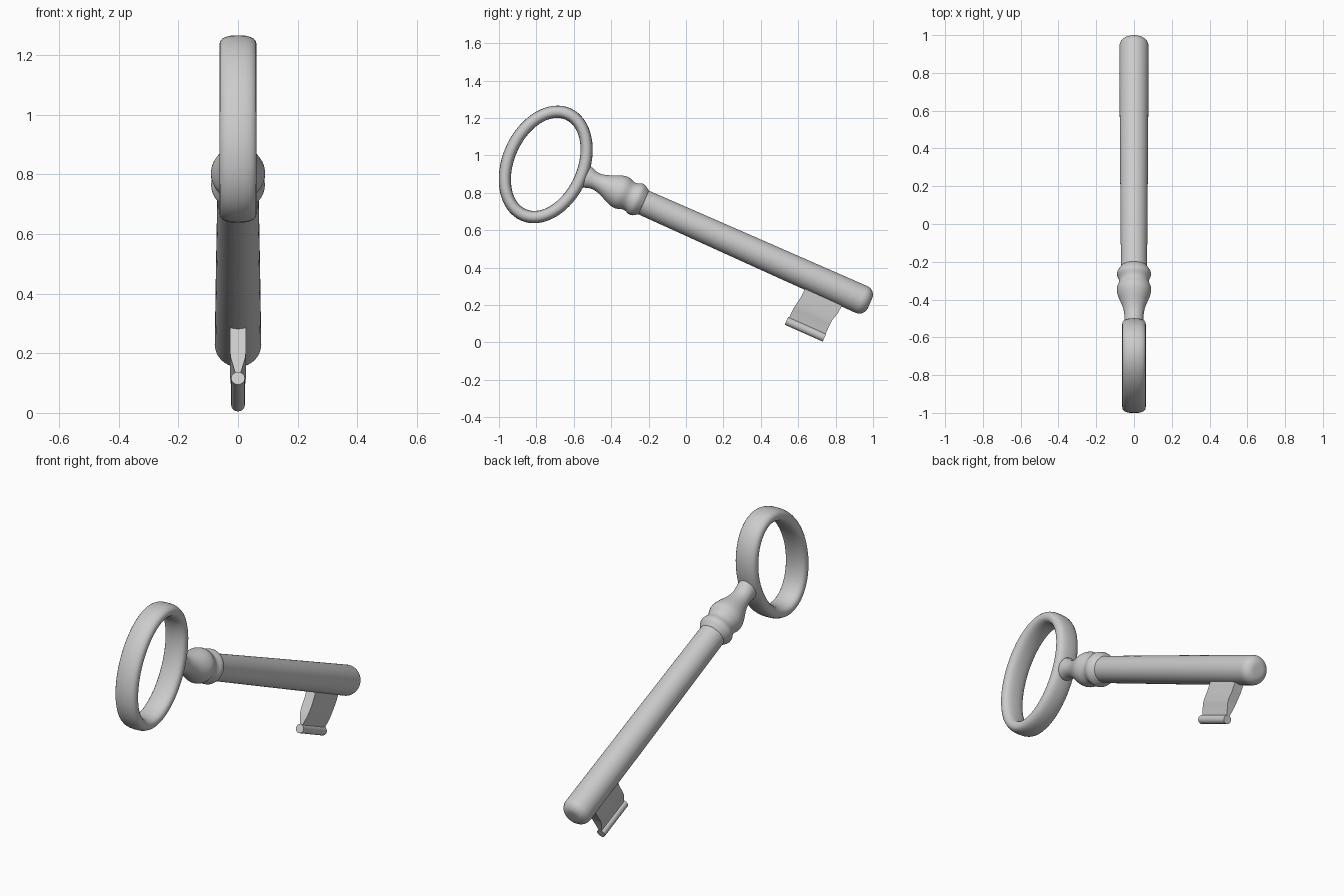
import bpy, bmesh
from math import sin, cos, pi, radians, copysign
from mathutils import Matrix

if "Cube" in bpy.data.objects:
    bpy.data.objects.remove(bpy.data.objects["Cube"])

# Key frame: local y runs along the shaft, local z across it, origin at ring centre
FRAME = Matrix.Translation((0, -0.75, 0.952)) @ Matrix.Rotation(radians(-24), 4, 'X')
AXIS = 0.027  # shaft axis offset above ring centre


def loft(name, loops, closed=False, subsurf=0, angle=40):
    """Skin equal-length point loops; cap the ends unless closed."""
    bm = bmesh.new()
    rows = [[bm.verts.new(p) for p in loop] for loop in loops]
    n = len(rows[0])
    for i in range(len(rows) if closed else len(rows) - 1):
        a, b = rows[i], rows[(i + 1) % len(rows)]
        for j in range(n):
            k = (j + 1) % n
            bm.faces.new((a[j], a[k], b[k], b[j]))
    if not closed:
        bm.faces.new(rows[0])
        bm.faces.new(rows[-1])
    bmesh.ops.recalc_face_normals(bm, faces=bm.faces)
    mesh = bpy.data.meshes.new(name)
    bm.to_mesh(mesh)
    bm.free()
    ob = bpy.data.objects.new(name, mesh)
    bpy.context.collection.objects.link(ob)
    ob.matrix_world = FRAME
    if subsurf:
        ob.modifiers.new("smooth", 'SUBSURF').levels = subsurf
        ob.modifiers["smooth"].render_levels = subsurf
    bpy.ops.object.select_all(action='DESELECT')
    ob.select_set(True)
    bpy.context.view_layer.objects.active = ob
    bpy.ops.object.shade_smooth_by_angle(angle=radians(angle))
    return ob


def section(y, rx, rz, n=32):
    return [(rx * cos(2 * pi * k / n), y, AXIS + rz * sin(2 * pi * k / n)) for k in range(n)]


def rounded(v, e=0.8):
    return copysign(abs(v) ** e, v)


# Ring handle: oval loop of flattened, softly squared band
HALF, THICK = 0.0625, 0.033
ring = []
for i in range(64):
    t = 2 * pi * i / 64
    loop = []
    for j in range(20):
        s = 2 * pi * j / 20
        d = THICK * rounded(cos(s))
        loop.append((HALF * rounded(sin(s)),
                     (0.233 - THICK + d) * cos(t),
                     (0.328 - THICK + d) * sin(t)))
    ring.append(loop)
loft("ring_handle", ring, closed=True, angle=60)

# Turned neck with two beads, flared in the ring plane
neck = [(0.2, .05, .068), (.235, .052, .06), (.265, .05, .046), (.30, .052, .046),
        (.34, .062, .06), (.385, .083, .082), (.42, .093, .093), (.445, .091, .091),
        (.475, .076, .076), (.495, .082, .082), (.515, .093, .093), (.535, .089, .089),
        (.552, .074, .074), (.575, .066, .066)]
loft("neck", [section(*p) for p in neck], subsurf=1, angle=80)

# Slightly tapering shaft with rounded tip
shaft = [(0.54, .069), (1.2, .074), (1.836, .078)]
shaft += [(1.836 + .05 * sin(a), .028 + .05 * cos(a)) for a in [pi / 16 * k for k in range(1, 9)]]
loft("shaft", [section(y, r, r, 40) for y, r in shaft], angle=50)

# Bit plate, thinning to a web above its lip: depth, start, end, half thickness
bit = [(-.04, 1.54, 1.757, .027), (-.12, 1.535, 1.75, .027), (-.165, 1.527, 1.738, .027),
       (-.19, 1.523, 1.736, .024), (-.245, 1.522, 1.736, .009), (-.265, 1.522, 1.736, .009)]
loft("bit_plate", [[(-w, a, AXIS + z), (w, a, AXIS + z), (w, b, AXIS + z), (-w, b, AXIS + z)]
                   for z, a, b, w in bit])

# Round lip along the bit edge
loft("bit_lip", [[(.023 * cos(pi * k / 8), y, AXIS - .267 + .023 * sin(pi * k / 8))
                  for k in range(16)] for y in (1.516, 1.738)])
